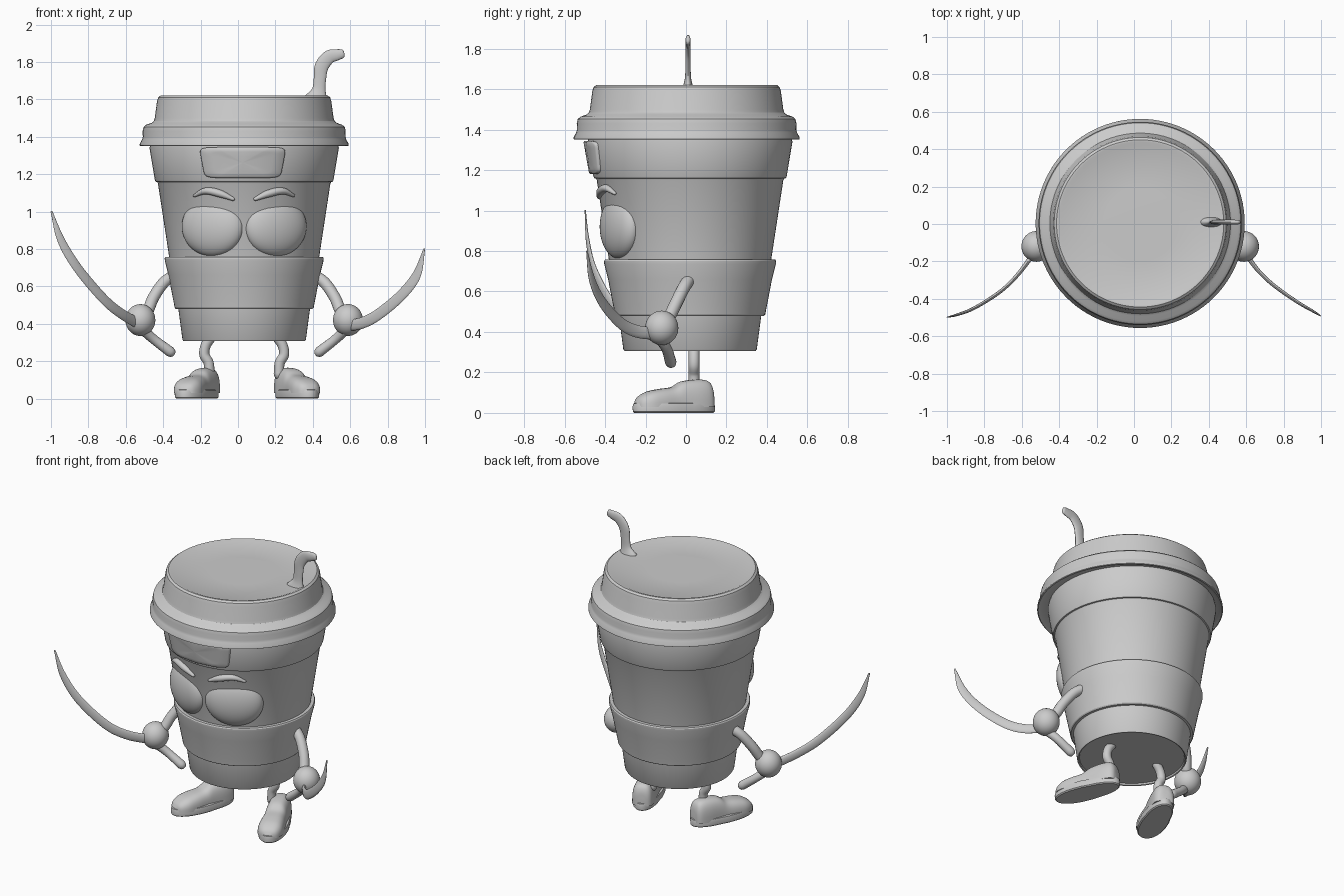
import bpy, bmesh, math
from mathutils import Vector, Matrix

if "Cube" in bpy.data.objects:
    bpy.data.objects.remove(bpy.data.objects["Cube"])

CX, CY = 0.033, 0.02          # axis of the cup


def finish(name, bm, angle=35):
    bmesh.ops.recalc_face_normals(bm, faces=bm.faces)
    me = bpy.data.meshes.new(name)
    bm.to_mesh(me)
    bm.free()
    for p in me.polygons:
        p.use_smooth = True
    me.set_sharp_from_angle(angle=math.radians(angle))
    ob = bpy.data.objects.new(name, me)
    bpy.context.collection.objects.link(ob)
    return ob


def loft(name, rings, angle=35):
    """Skin a list of equal closed rings and cap both ends."""
    bm = bmesh.new()
    vs = [[bm.verts.new(p) for p in r] for r in rings]
    n = len(rings[0])
    for a, b in zip(vs, vs[1:]):
        for i in range(n):
            bm.faces.new((a[i], a[(i + 1) % n], b[(i + 1) % n], b[i]))
    bm.faces.new(vs[0])
    bm.faces.new(vs[-1])
    return finish(name, bm, angle)


def lathe(name, profile, cx, cy, n=96):
    ang = [2 * math.pi * i / n for i in range(n)]
    return loft(name, [[(cx + r * math.cos(a), cy + r * math.sin(a), z) for a in ang]
                       for r, z in profile], 30)


def spline(keys, steps=8):
    """Catmull-Rom through tuples of any length."""
    k = [Vector(p) for p in keys]
    k = [2 * k[0] - k[1]] + k + [2 * k[-1] - k[-2]]
    out = []
    for i in range(1, len(k) - 2):
        a, b, c, d = k[i - 1:i + 3]
        for j in range(steps):
            t = j / steps
            out.append(0.5 * (2 * b + (c - a) * t + (2 * a - 5 * b + 4 * c - d) * t * t
                              + (3 * b - a - 3 * c + d) * t ** 3))
    return out + [k[-2]]


def tube(name, keys, ref, n=16):
    """keys: x, y, z, radius along ref, radius across ref; rounded ends."""
    ref = Vector(ref)
    s = spline(keys)
    rings = []
    for i, p in enumerate(s):
        t = (s[min(i + 1, len(s) - 1)] - s[max(i - 1, 0)])
        t = Vector(t[:3]).normalized()
        u = (ref - ref.dot(t) * t).normalized()
        v = t.cross(u)
        ends = ()
        if i == 0:
            ends = ((-.9, .4), (-.6, .8), (0, 1))
        elif i == len(s) - 1:
            ends = ((0, 1), (.6, .8), (.9, .4))
        cap = min(p[3], p[4])
        for off, sc in ends or ((0, 1),):
            c = Vector(p[:3]) + t * off * cap
            rings.append([c + sc * (u * p[3] * math.cos(2 * math.pi * j / n)
                                    + v * p[4] * math.sin(2 * math.pi * j / n))
                          for j in range(n)])
    return loft(name, rings, 50)


def ellipsoid(name, loc, scale, rot=0):
    bm = bmesh.new()
    m = Matrix.Translation(loc) @ Matrix.Rotation(rot, 4, 'Z') @ Matrix.Diagonal((*scale, 1))
    bmesh.ops.create_uvsphere(bm, u_segments=40, v_segments=24, radius=1, matrix=m)
    return finish(name, bm, 60)


def sgn_pow(v, e):
    return math.copysign(abs(v) ** e, v)


# Cup, sleeve and lid
lathe("cup", [(.315, .32), (.318, .31), (.325, .307), (.33, .315), (.352, .48), (.40, .75),
              (.461, 1.15), (.465, 1.158), (.474, 1.16), (.478, 1.17), (.506, 1.34),
              (.50, 1.37)], CX, CY)
lathe("sleeve", [(.345, .478), (.366, .48), (.372, .487), (.376, .51), (.381, .535),
                 (.405, .66), (.424, .735), (.425, .75), (.421, .757), (.39, .758)], CX, CY)
lathe("lid", [(.49, 1.36), (.53, 1.36), (.553, 1.35), (.559, 1.353), (.558, 1.363), (.546, 1.385),
              (.542, 1.40), (.543, 1.43), (.538, 1.452), (.524, 1.464), (.495, 1.474),
              (.483, 1.484), (.478, 1.50), (.466, 1.59), (.460, 1.61), (.447, 1.62),
              (.436, 1.62), (.42, 1.613), (.2, 1.615), (.01, 1.615)], CX, 0.003)

# Stirrer sticking out of the lid
tube("stirrer", [(.42, .01, 1.60, .03, .066), (.432, .01, 1.65, .016, .037),
                 (.438, .01, 1.71, .013, .033), (.447, .01, 1.775, .013, .037),
                 (.485, .01, 1.825, .013, .036), (.53, .01, 1.838, .013, .03),
                 (.558, .01, 1.844, .012, .024)], (0, 1, 0))

# Raised plate on the upper band
plate = []
for s, d in ((1, -.02), (1, .01), (.985, .016), (.95, .02), (.7, .02), (.4, .02), (.03, .02)):
    ring = []
    for i in range(64):
        a = 2 * math.pi * i / 64
        v = .082 * (1 - (1 - s) * 1.4 if s > .9 else s) * sgn_pow(math.sin(a), .25)
        u = (.224 + .12 * v) * s * sgn_pow(math.cos(a), .25)
        R = .475 + (.10 + v) * .18 + d
        ring.append((CX - .008 + R * math.sin(u / .5), CY - R * math.cos(u / .5), 1.262 + v))
    plate.append(ring)
loft("front_plate", plate, 50)


def shoe(s):
    """Sole and upper, toe turned outwards; local +y is the toe."""
    m = (Matrix.Translation((.048 + s * .267, -.06, 0))
         @ Matrix.Rotation(math.pi + s * math.radians(22), 4, 'Z'))
    n, L = 48, .13

    def outline(w, z):
        pts = []
        for i in range(n):
            a = 2 * math.pi * i / n
            waist = w * (.93 if math.sin(a) < 0 else 1)
            pts.append(m @ Vector((waist * math.cos(a),
                                   w * math.sin(a) + sgn_pow(math.sin(a), .6) * L, z)))
        return pts
    loft("shoe_sole", [outline(w, z) for w, z in
                       ((.078, 0), (.085, .006), (.087, .03), (.083, .046), (.07, .05))])
    # upper: y, half width, height
    keys = [(-.205, .02, .07), (-.198, .045, .125), (-.175, .062, .158), (-.12, .07, .165),
            (-.04, .07, .155), (.01, .072, .128), (.08, .078, .118), (.14, .076, .105),
            (.185, .055, .08), (.205, .02, .05)]
    rings = []
    for y, w, h in spline(keys, 4):
        rings.append([m @ Vector((w * sgn_pow(math.cos(math.pi * j / 20), .7), y,
                                  .03 + (h - .03) * abs(math.sin(math.pi * j / 20)) ** .7))
                      for j in range(21)])
    loft("shoe_upper", rings, 50)


def front_y(x, z, out=0):
    r = .40 + (z - .75) * .152 + out
    return CY - math.sqrt(r * r - (x - CX) ** 2)


for s, side in ((-1, "left"), (1, "right")):
    def X(d):
        return CX + s * d
    # Eye and brow
    ellipsoid(side + "_eye", (X(.168), -.325, .92), (.178, .078, .16), s * math.radians(24))
    tube(side + "_brow", [(X(d), front_y(X(d), z, .006), z, r, r * 1.1) for d, z, r in
                          ((.265, 1.085, .008), (.205, 1.11, .018), (.13, 1.096, .02),
                           (.06, 1.067, .01))], (0, 0, 1))
    # Arm and hand
    tube(side + "_arm", [(X(d), y, z, .031, .031) for d, y, z in
                         ((.365, .02, .665), (.43, -.01, .62), (.485, -.05, .54),
                          (.515, -.085, .47), (.55, -.115, .43))], (0, 1, .2))
    ellipsoid(side + "_hand", (X(.555), -.12, .42), (.08, .082, .085))
    # Leg and shoe
    tube(side + "_leg", [(X(d), .04, z, .027, .027) for d, z in
                         ((.175, .33), (.205, .285), (.213, .235), (.19, .19), (.185, .13))],
         (0, 1, 0))
    shoe(s)

# Sword handles and curved blades
tube("left_handle", [(-.362, -.075, .25, .028, .028), (-.46, -.10, .325, .026, .026),
                     (-.55, -.16, .41, .032, .028)], (0, 0, 1))
tube("right_handle", [(.435, -.075, .25, .028, .028), (.53, -.10, .325, .026, .026),
                      (.61, -.16, .405, .032, .028)], (0, 0, 1))
tube("left_blade", [(-.53, -.15, .40, .03, .014), (-.625, -.275, .455, .029, .011),
                    (-.72, -.365, .535, .028, .010), (-.855, -.45, .695, .026, .009),
                    (-.945, -.485, .845, .021, .007), (-.997, -.498, 1.0, .005, .003)], (0, 0, 1))
tube("right_blade", [(.59, -.15, .39, .03, .014), (.665, -.25, .405, .031, .011),
                     (.75, -.33, .45, .031, .010), (.87, -.415, .55, .030, .009),
                     (.955, -.465, .66, .026, .007), (.996, -.49, .80, .005, .003)], (0, 0, 1))
